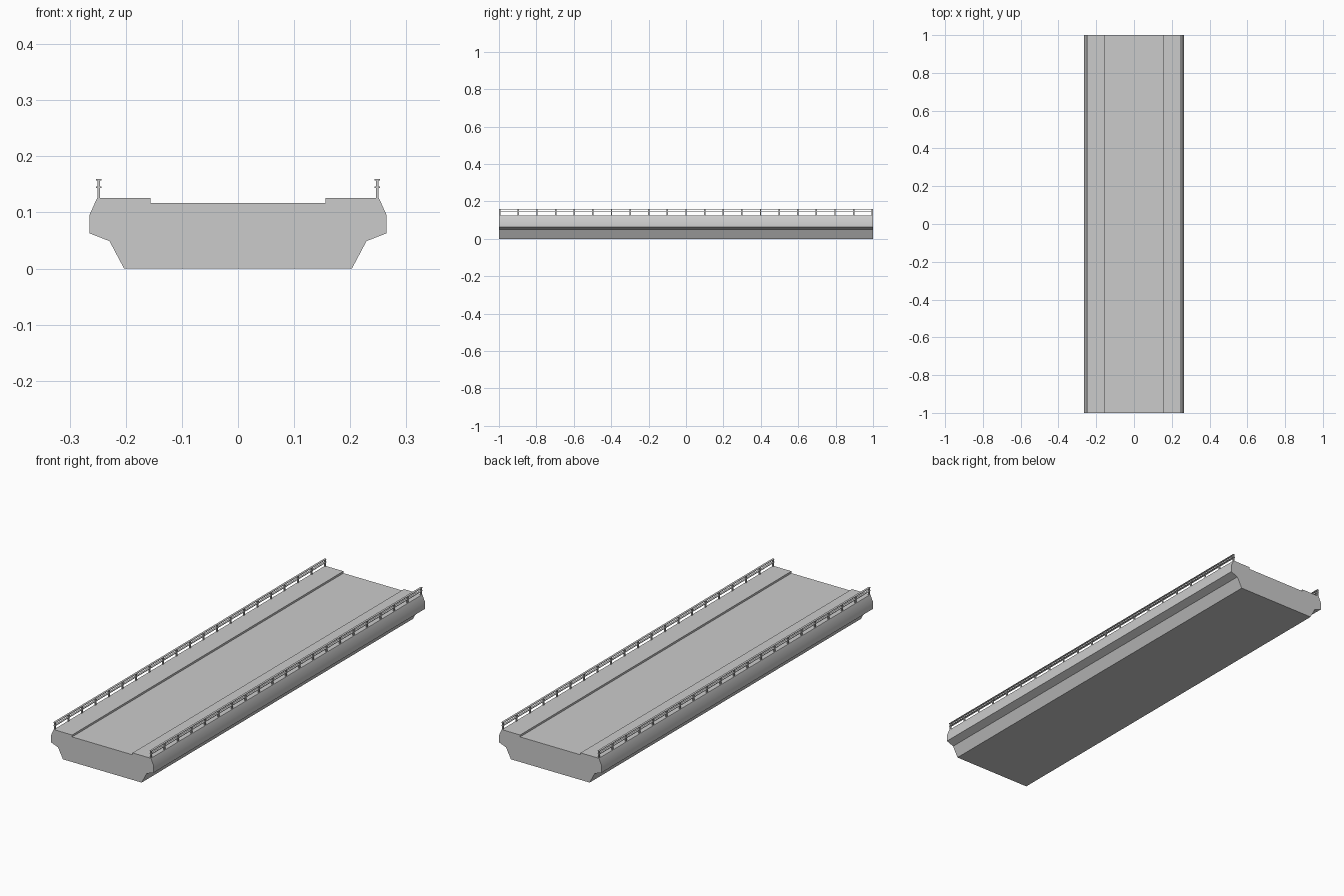
import bpy, bmesh, math
from mathutils import Matrix, Vector

if "Cube" in bpy.data.objects:
    bpy.data.objects.remove(bpy.data.objects["Cube"])


def make_object(name, bm):
    bmesh.ops.recalc_face_normals(bm, faces=bm.faces)
    mesh = bpy.data.meshes.new(name)
    bm.to_mesh(mesh)
    bm.free()
    ob = bpy.data.objects.new(name, mesh)
    bpy.context.collection.objects.link(ob)
    return ob


def add_box(bm, centre, size):
    m = Matrix.Translation(centre) @ Matrix.Diagonal((*size, 1))
    bmesh.ops.create_cube(bm, size=1, matrix=m)


# Bridge deck: half cross-section mirrored in x and extruded along y
half = [(0.203, 0), (0.229, 0.049), (0.265, 0.063), (0.265, 0.095),
        (0.251, 0.126), (0.156, 0.126), (0.156, 0.117)]
profile = half + [(-x, z) for x, z in reversed(half)]
bm = bmesh.new()
face = bm.faces.new([bm.verts.new((x, -1, z)) for x, z in profile])
new = bmesh.ops.extrude_face_region(bm, geom=[face])["geom"]
bmesh.ops.translate(bm, vec=Vector((0, 2, 0)),
                    verts=[v for v in new if isinstance(v, bmesh.types.BMVert)])
deck = make_object("bridge_deck", bm)
bpy.context.view_layer.objects.active = deck
deck.select_set(True)
bpy.ops.object.shade_smooth_by_angle(angle=math.radians(30))

# Railings: evenly spaced posts carrying two flat rails
for side, sx in (("left", -1), ("right", 1)):
    x = sx * 0.248
    bm = bmesh.new()
    for i in range(21):
        y = -0.996 + i * 1.992 / 20
        add_box(bm, (x, y, 0.142), (0.005, 0.007, 0.034))
    make_object(side + "_railing_posts", bm)

    bm = bmesh.new()
    for z in (0.145, 0.1587):
        add_box(bm, (x, 0, z), (0.010, 2, 0.0026))
    make_object(side + "_railing_bars", bm)
